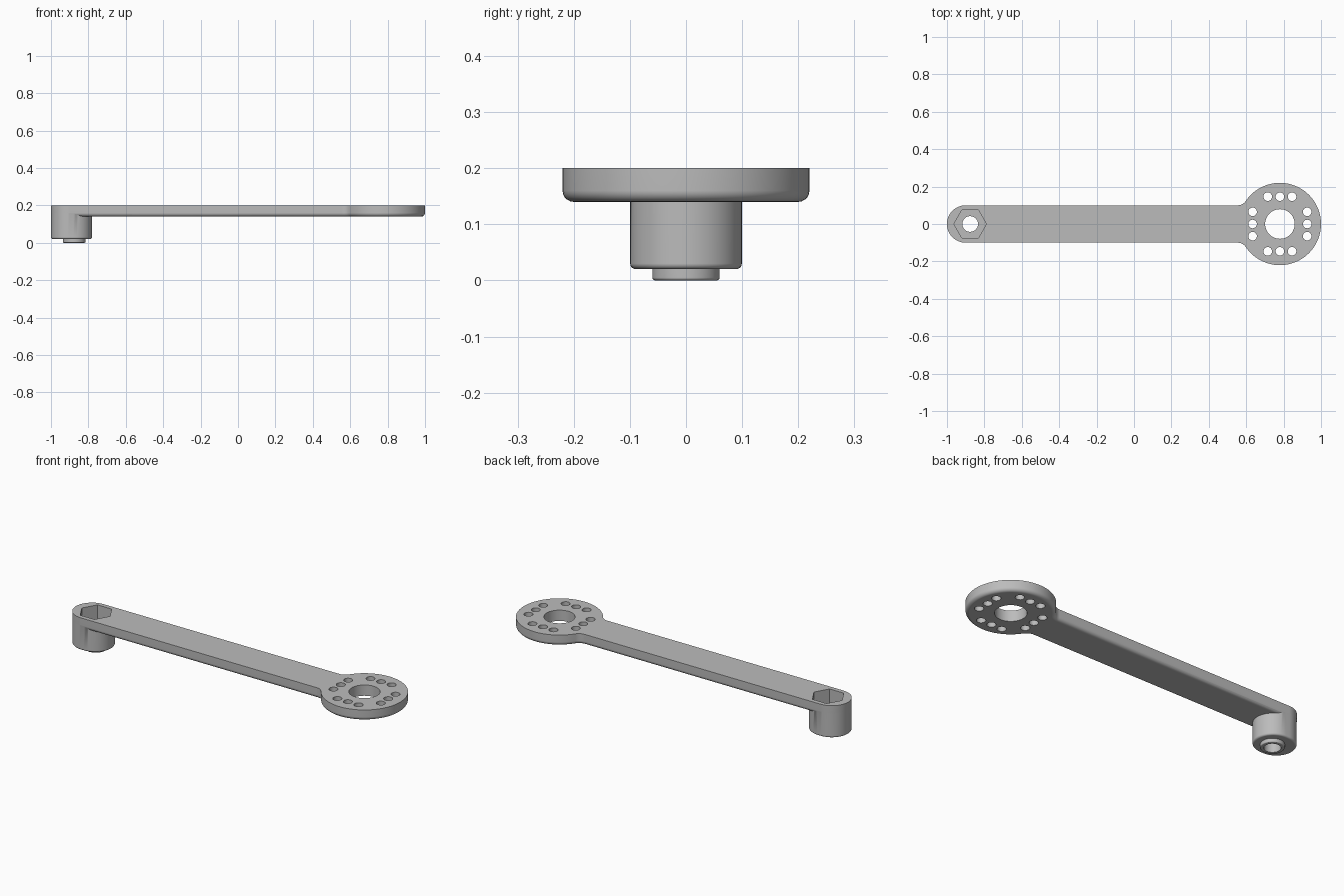
import bpy, bmesh
from math import sin, cos, pi, radians, atan2, sqrt

cube = bpy.data.objects.get("Cube")
if cube:
    bpy.data.objects.remove(cube)

TOP = 0.2
RING_X, RING_R = 0.78, 0.22
END_X, ARM_R = -0.9, 0.1
NECK_R = 0.05
BOLT_X = -0.876

grey = bpy.data.materials.new("plain grey")
grey.use_nodes = True
colour = (0.5, 0.5, 0.5, 1)
grey.diffuse_color = colour
grey.node_tree.nodes["Principled BSDF"].inputs["Base Color"].default_value = colour


def arc(cx, cy, r, start, end, steps):
    return [(cx + r * cos(start + (end - start) * i / steps),
             cy + r * sin(start + (end - start) * i / steps)) for i in range(steps + 1)]


def arm_outline(inset):
    # ring, concave necks and the round end, as one closed loop
    neck_y = ARM_R + NECK_R
    dx = sqrt((RING_R + NECK_R) ** 2 - neck_y ** 2)
    a = atan2(neck_y, -dx)
    r = NECK_R + inset
    pts = arc(RING_X, 0, RING_R - inset, -a, a, 72)
    pts += arc(RING_X - dx, neck_y, r, a - pi, -pi / 2, 8)[1:]
    pts += arc(END_X, 0, ARM_R - inset, pi / 2, 3 * pi / 2, 36)
    pts += arc(RING_X - dx, -neck_y, r, pi / 2, pi - a, 8)[:-1]
    return pts


def boss_outline(inset):
    r = ARM_R - 0.0005 - inset
    return (arc(END_X + 0.02, 0, r, -pi / 2, pi / 2, 32)
            + arc(END_X, 0, r, pi / 2, 3 * pi / 2, 32))


def spigot_outline(inset):
    return arc(BOLT_X, 0, 0.06 - inset, 0, 2 * pi, 48)[:-1]


def solid(name, outline, bottom, top, fillet, steps=5):
    # extruded outline with a rounded bottom edge
    levels = []
    for i in range(steps + 1):
        t = pi / 2 * i / steps
        levels.append((fillet * (1 - sin(t)), bottom + fillet * (1 - cos(t))))
    levels.append((0, top))
    bm = bmesh.new()
    loops = [[bm.verts.new((x, y, z)) for x, y in outline(o)] for o, z in levels]
    n = len(loops[0])
    for low, high in zip(loops, loops[1:]):
        for i in range(n):
            j = (i + 1) % n
            bm.faces.new((low[i], low[j], high[j], high[i]))
    bm.faces.new(loops[0][::-1])
    bm.faces.new(loops[-1])
    return link(name, bm)


def link(name, bm):
    mesh = bpy.data.meshes.new(name)
    bm.to_mesh(mesh)
    bm.free()
    mesh.materials.append(grey)
    obj = bpy.data.objects.new(name, mesh)
    bpy.context.collection.objects.link(obj)
    return obj


def prism(name, x, y, r, sides, bottom, top):
    def outline(_):
        return arc(x, y, r, 0, 2 * pi, sides)[:-1]
    return solid(name, outline, bottom, top, 0.001, 1)


def combine(target, tool, operation):
    mod = target.modifiers.new(operation, "BOOLEAN")
    mod.operation, mod.solver, mod.object = operation, "EXACT", tool
    bpy.context.view_layer.objects.active = target
    bpy.ops.object.modifier_apply(modifier=mod.name)
    bpy.data.objects.remove(tool)


# Arm with ring, boss and spigot
arm = solid("crank_arm", arm_outline, 0.14, TOP, 0.02)
combine(arm, solid("boss", boss_outline, 0.02, 0.17, 0.01), "UNION")
combine(arm, solid("spigot", spigot_outline, 0, 0.05, 0.005), "UNION")

# Hexagonal pocket and bolt hole
combine(arm, prism("hex_pocket", BOLT_X, 0, 0.087, 6, 0.08, 0.3), "DIFFERENCE")
combine(arm, prism("bolt_hole", BOLT_X, 0, 0.042, 32, -0.1, 0.3), "DIFFERENCE")

# Centre hole and four rows of three small holes
combine(arm, prism("centre_hole", RING_X, 0, 0.079, 48, 0, 0.3), "DIFFERENCE")
for side in (-0.146, 0.146):
    for step in (-0.065, 0, 0.065):
        for x, y in ((side, step), (step, side)):
            combine(arm, prism("small_hole", RING_X + x, y, 0.023, 24, 0, 0.3), "DIFFERENCE")

# Smooth curves, crisp edges
bpy.ops.object.select_all(action="DESELECT")
arm.select_set(True)
bpy.context.view_layer.objects.active = arm
bpy.ops.object.shade_smooth_by_angle(angle=radians(30))
weighted = arm.modifiers.new("even_shading", "WEIGHTED_NORMAL")
weighted.keep_sharp = True
